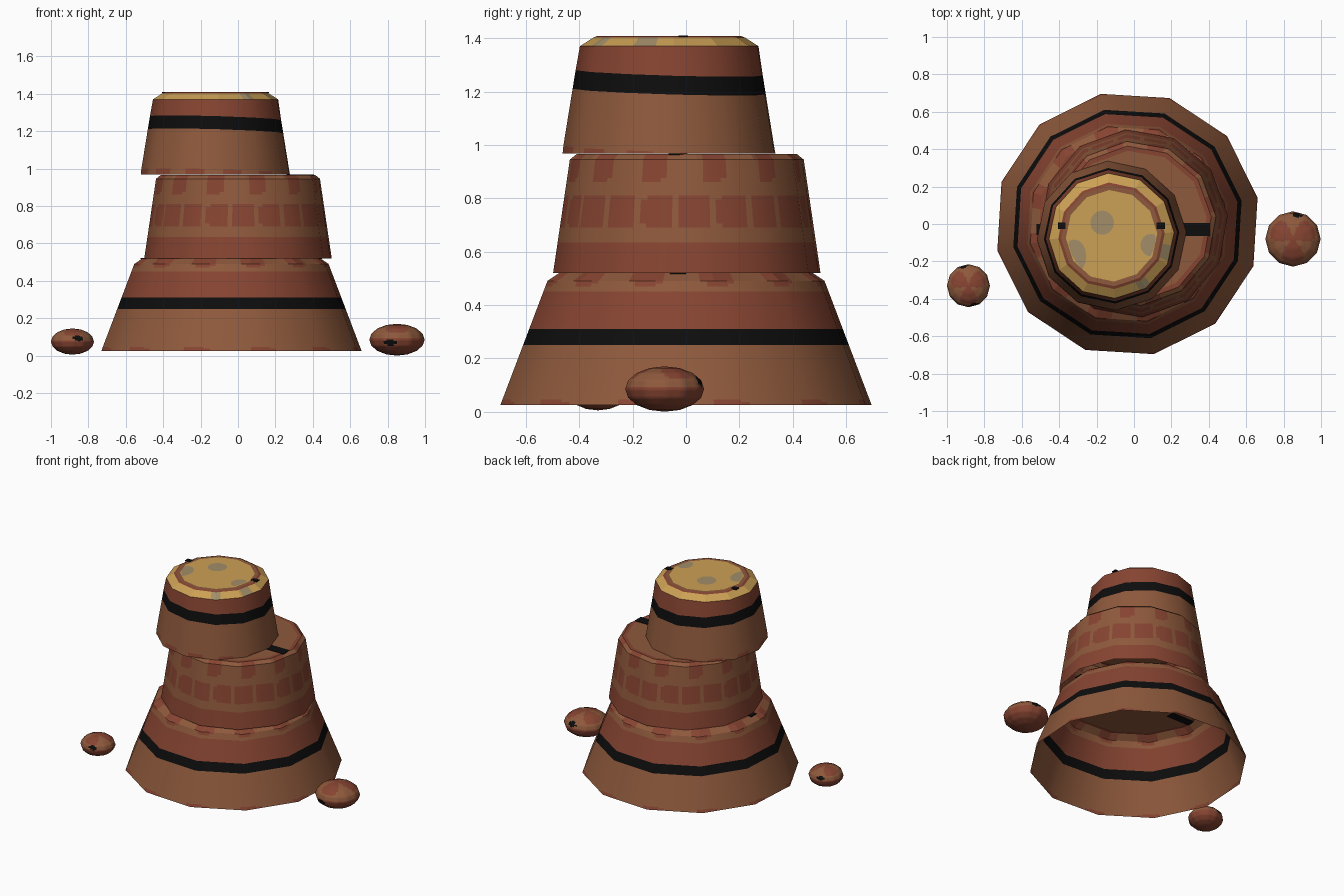
import bpy, bmesh
from math import cos, sin, radians, degrees, atan2, hypot
from mathutils import Vector

if "Cube" in bpy.data.objects:
    bpy.data.objects.remove(bpy.data.objects["Cube"])

SIDES, COLS = 12, 10
BROWN, RED, BLACK, YELLOW, GREY = range(5)


def material(name, rgb):
    m = bpy.data.materials.new(name)
    m.use_nodes = True
    m.diffuse_color = (*rgb, 1)
    bsdf = m.node_tree.nodes["Principled BSDF"]
    bsdf.inputs["Base Color"].default_value = (*rgb, 1)
    bsdf.inputs["Roughness"].default_value = 0.9
    return m


MATS = [material("clay brown", (.27, .10, .045)),
        material("clay red", (.24, .058, .031)),
        material("stripe black", (.004, .004, .004)),
        material("top yellow", (.60, .35, .09)),
        material("spot grey", (.36, .27, .14))]


def finish(name, bm, loc=(0, 0, 0)):
    mesh = bpy.data.meshes.new(name)
    bm.to_mesh(mesh)
    bm.free()
    for m in MATS:
        mesh.materials.append(m)
    ob = bpy.data.objects.new(name, mesh)
    ob.location = loc
    bpy.context.collection.objects.link(ob)
    return ob


def lathe(name, centre, turn, rings, rule, smooth=False, tilt=0):
    """Twelve-sided turned shell; rule(angle, radius, z) picks the colour."""
    bm = bmesh.new()
    rows = []
    for i, (r, z) in enumerate(rings):
        row = []
        for k in range(SIDES):
            a, b = (radians(turn + 30 * n) for n in (k, k + 1))
            p, q = Vector((cos(a), sin(a), 0)), Vector((cos(b), sin(b), 0))
            for c in range(COLS):
                v = p.lerp(q, c / COLS) * r
                lean = tilt * (v.x + v.y) if 0 < i < len(rings) - 1 else 0
                row.append(bm.verts.new((v.x, v.y, z - lean)))
        rows.append(row)
    n = SIDES * COLS
    for i in range(len(rows) - 1):
        r, z = ((rings[i][t] + rings[i + 1][t]) / 2 for t in (0, 1))
        for j in range(n):
            k = (j + 1) % n
            f = bm.faces.new((rows[i][j], rows[i][k], rows[i + 1][k], rows[i + 1][j]))
            c = f.calc_center_median()
            f.material_index = rule(degrees(atan2(c.y, c.x)), r, z)
            f.smooth = smooth
    bmesh.ops.remove_doubles(bm, verts=bm.verts, dist=1e-5)
    ob = finish(name, bm, (*centre, 0))
    if smooth:
        # round shading over the flat-sided outline
        (r0, z0), (r1, z1) = rings[0], rings[-1]
        slope = (r0 - r1) / (z1 - z0)
        ob.data.normals_split_custom_set_from_vertices(
            [Vector((*v.co.xy.normalized(), slope)).normalized() for v in ob.data.vertices])
    return ob


def wall(r0, z0, r1, z1, levels):
    zs = [z0, *levels, z1]
    return [(r0 + (r1 - r0) * (z - z0) / (z1 - z0), z) for z in zs]


def patch(angle, half, period=30, phase=13.5):
    return abs((angle - phase + period / 2) % period - period / 2) < half


def base_rule(a, r, z):
    if z < .25:
        return RED if patch(a, 6 if z < .035 else 4) and z < .045 else BROWN
    if z < .31:
        return BLACK
    if z < .45:
        return RED
    return RED if z > .47 and patch(a, 6 if z > .48 else 4) else BROWN


def middle_rule(a, r, z):
    if z < .635:
        return RED
    if .69 < z < .81:
        edge = z < .705 or z > .795
        return RED if patch(a, 6.5 if edge else 8, 18, 4) else BROWN
    if z > .86:
        return RED if patch(a, 4.5 if z < .875 else 6.5) else BROWN
    return BROWN


def top_rule(a, r, z):
    if z < 1.2:
        return RED if z < .99 and patch(a, 7) else BROWN
    return BLACK if z < 1.27 else RED


def ledge_rule(outer):
    def rule(a, r, z):
        if r > outer:
            return RED if patch(a, 6.5) else BROWN
        return RED if r > outer - .025 else BROWN
    return rule


def crown_rule(a, r, z):
    if .245 < r < .283:
        return RED if r > .27 else BROWN
    if r > .283 and (-24 < a < -8 or -62 < a < -50):
        return GREY
    return YELLOW


# Tier walls, stacked off-centre
C1, C2, C3 = (-.035, 0), (0, .003), (-.12, -.063)
lathe("base_tier_wall", C1, 11.5,
      wall(.71, .025, .53, .49, (.037, .045, .25, .31, .45, .47, .48)), base_rule, True)
lathe("middle_tier_wall", C2, 5,
      wall(.503, .52, .44, .945, (.635, .69, .705, .795, .81, .86, .875)), middle_rule, True)
lathe("top_tier_wall", C3, 3,
      wall(.40, .968, .335, 1.37, (.985, 1.2, 1.27)), top_rule, True, tilt=.03)

# Bevelled ledges and the yellow crown
lathe("base_tier_ledge", C1, 11.5, [(.53, .49), (.485, .52), (.46, .52), (0, .52)], ledge_rule(.485))
lathe("middle_tier_ledge", C2, 5, [(.44, .945), (.415, .965), (.39, .965), (0, .965)], ledge_rule(.415))
lathe("crown", C3, 3, [(.335, 1.37), (.285, 1.402), (.27, 1.408), (.245, 1.408), (0, 1.408)], crown_rule)


# Black bars lying across the ledges
def bar(name, x0, x1, y, z, width):
    bm = bmesh.new()
    bmesh.ops.create_cube(bm, size=1)
    bmesh.ops.scale(bm, vec=(x1 - x0, width, .006), verts=bm.verts)
    for f in bm.faces:
        f.material_index = BLACK
    finish(name, bm, ((x0 + x1) / 2, y, z))


bar("middle_ledge_bar", .26, .405, -.03, .965, .07)
bar("base_ledge_bar_right", -.52, -.33, -.03, .52, .06)
bar("base_ledge_bar_left", .30, .45, -.03, .52, .06)
bar("crown_bar_left", .12, .165, -.01, 1.407, .035)
bar("crown_bar_right", -.405, -.365, -.01, 1.407, .035)

# Grey spots on the crown, kept inside its ring
for tag, x, y, rx, ry in (("middle", -.05, .07, .063, .065),
                          ("right", -.20, -.11, .065, .09),
                          ("left", .21, -.05, .055, .06)):
    bm = bmesh.new()
    ring = []
    for k in range(16):
        a = radians(k * 22.5)
        px, py = x + rx * cos(a), y + ry * sin(a)
        s = min(1, .235 / hypot(px, py))
        ring.append(bm.verts.new((px * s, py * s, 0)))
    bm.faces.new(ring).material_index = GREY
    finish("crown_spot_" + tag, bm, (*C3, 1.411))


# Loose pebbles with mottled colour and black flecks
def pebble(name, loc, radius, height, flecks):
    bm = bmesh.new()
    bmesh.ops.create_uvsphere(bm, u_segments=12, v_segments=8, radius=1)
    bmesh.ops.subdivide_edges(bm, edges=bm.edges[:], cuts=3, use_grid_fill=True)
    dirs = [Vector(d).normalized() for d in flecks]
    for f in bm.faces:
        c = f.calc_center_median()
        a = degrees(atan2(c.y, c.x))
        d = c.normalized()
        mottled = c.z > .45 and sin(radians(3 * a)) + 2 * c.z > 1.2
        f.material_index = RED if c.z < .1 or mottled else BROWN
        if any((d - k).length < .22 for k in dirs):
            f.material_index = BLACK
    bmesh.ops.scale(bm, vec=(radius, radius, height), verts=bm.verts)
    ob = finish(name, bm, loc)
    bpy.ops.object.select_all(action="DESELECT")
    ob.select_set(True)
    bpy.context.view_layer.objects.active = ob
    bpy.ops.object.shade_smooth_by_angle(angle=radians(50))


pebble("pebble_left", (.85, -.08, .085), .148, .085,
       [(-.25, -.95, -.2), (.15, .9, .35)])
pebble("pebble_right", (-.885, -.33, .075), .115, .07,
       [(.25, -.9, .25), (-.25, .9, .3)])
